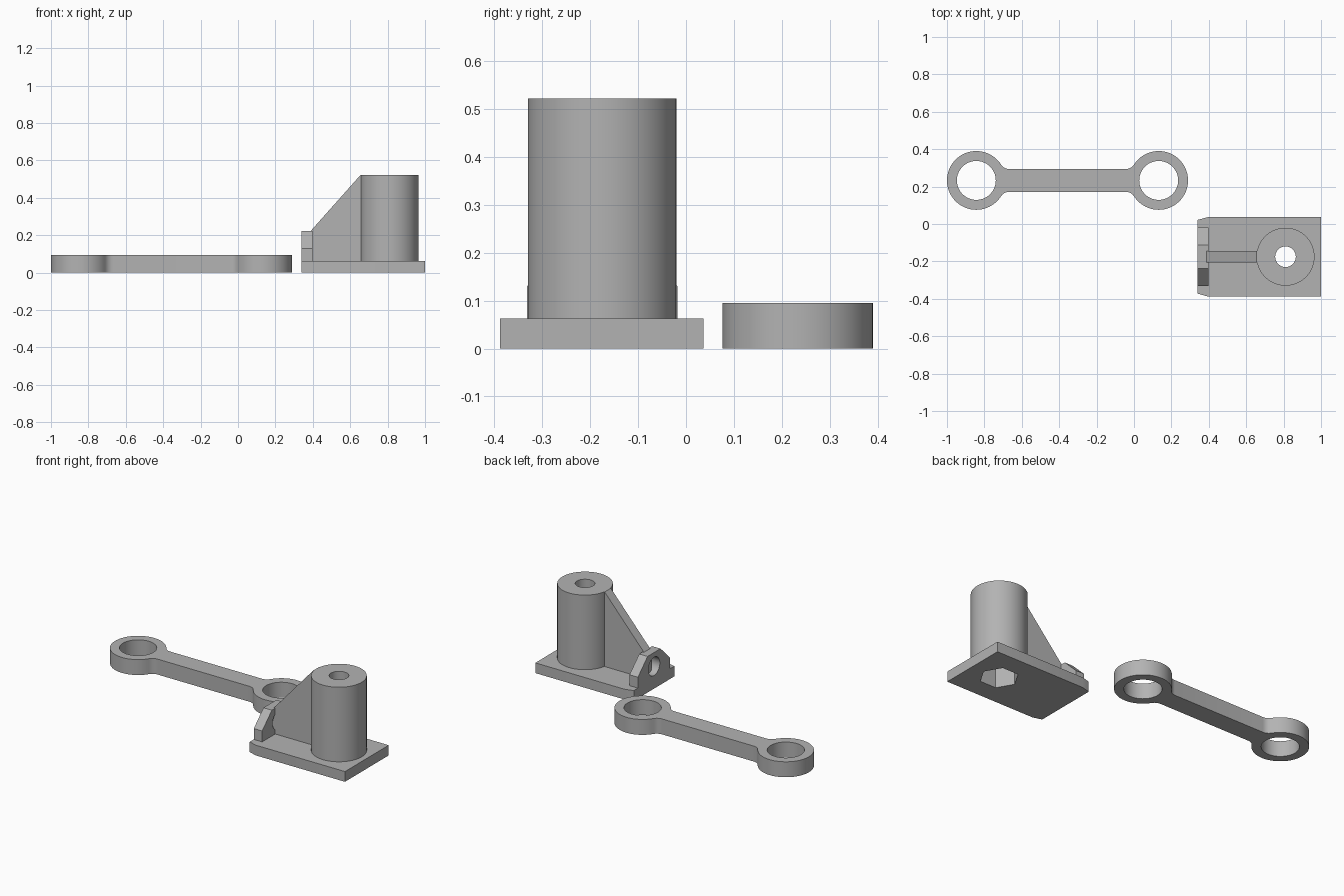
import bpy
import bmesh
from math import sin, cos, pi, atan2, sqrt
from mathutils import Vector

cube = bpy.data.objects.get("Cube")
if cube:
    bpy.data.objects.remove(cube, do_unlink=True)

grey = bpy.data.materials.new("plain grey")
grey.use_nodes = True
grey.diffuse_color = (0.45, 0.45, 0.45, 1)
grey.node_tree.nodes["Principled BSDF"].inputs["Base Color"].default_value = grey.diffuse_color


def extrude(name, points, axis, start, end):
    """Solid from a 2D outline: axis Z uses (x, y), Y uses (x, z), X uses (y, z)."""
    place = {"Z": lambda a, b, d: (a, b, d),
             "Y": lambda a, b, d: (a, d, b),
             "X": lambda a, b, d: (d, a, b)}[axis]
    bm = bmesh.new()
    face = bm.faces.new([bm.verts.new(place(a, b, start)) for a, b in points])
    new = bmesh.ops.extrude_face_region(bm, geom=[face])["geom"]
    shift = Vector(place(0, 0, end - start))
    bmesh.ops.translate(bm, vec=shift, verts=[v for v in new if isinstance(v, bmesh.types.BMVert)])
    bmesh.ops.recalc_face_normals(bm, faces=bm.faces)
    mesh = bpy.data.meshes.new(name)
    bm.to_mesh(mesh)
    bm.free()
    mesh.materials.append(grey)
    ob = bpy.data.objects.new(name, mesh)
    bpy.context.collection.objects.link(ob)
    return ob


def arc(cx, cy, r, a0, a1, n):
    return [(cx + r * cos(a0 + (a1 - a0) * i / n), cy + r * sin(a0 + (a1 - a0) * i / n))
            for i in range(n + 1)]


def circle(cx, cy, r, n=64):
    return arc(cx, cy, r, 0, 2 * pi, n)[:-1]


def select(ob):
    bpy.ops.object.select_all(action="DESELECT")
    ob.select_set(True)
    bpy.context.view_layer.objects.active = ob


def cut(ob, cutters):
    select(ob)
    for c in cutters:
        mod = ob.modifiers.new("cut", "BOOLEAN")
        mod.operation, mod.solver, mod.object = "DIFFERENCE", "EXACT", c
        bpy.ops.object.modifier_apply(modifier=mod.name)


# Connecting link: two ring ends joined by a filleted bar
LEFT, RIGHT, LINK_Y = -0.843, 0.132, 0.233
R, HALF, FILLET = 0.157, 0.061, 0.05
mid = (LEFT + RIGHT) / 2
fy = HALF + FILLET
fx = sqrt((R + FILLET) ** 2 - fy ** 2)
meet = atan2(fy, fx)
# upper right quarter, relative to the right ring centre
quarter = arc(0, 0, R, 0, pi - meet, 28)
quarter += arc(-fx, fy, FILLET, -meet, -pi / 2, 6)[1:]
half = [(RIGHT - mid + x, y) for x, y in quarter]
half += [(-x, y) for x, y in reversed(half)]
outline = half + [(x, -y) for x, y in reversed(half[1:-1])]
link = extrude("link", [(mid + x, LINK_Y + y) for x, y in outline], "Z", 0, 0.095)
ring_cutters = [extrude("ring_cutter", circle(x, LINK_Y, 0.104), "Z", -0.1, 0.2)
                for x in (LEFT, RIGHT)]
cut(link, ring_cutters)

# Stand: plate with two clipped corners, hollow column
CX, CY, PLATE = 0.81, -0.175, 0.063
plate = extrude("base_plate", [(0.34, -0.372), (0.395, -0.388), (1, -0.388),
                               (1, 0.037), (0.395, 0.037), (0.34, 0.022)], "Z", 0, PLATE)
column = extrude("column", circle(CX, CY, 0.155), "Z", PLATE, 0.522)
bolt_cutter = extrude("bolt_cutter", circle(CX, CY, 0.055, 48), "Z", -0.1, 0.7)
hex_cutter = extrude("nut_cutter", circle(CX, CY, 0.109, 6), "Z", -0.1, 0.2)
cut(plate, [hex_cutter])
cut(column, [bolt_cutter, hex_cutter])

# Sloping rib between the column and the lug
rib = extrude("rib", [(0.38, PLATE), (0.38, 0.213), (0.655, 0.522),
                      (0.68, 0.522), (0.68, PLATE)], "Y", CY - 0.03, CY + 0.03)

# Clipped lug with a cross hole
lug = extrude("lug", [(CY - 0.157, PLATE), (CY - 0.157, 0.13), (CY - 0.063, 0.222),
                      (CY + 0.063, 0.222), (CY + 0.157, 0.13), (CY + 0.157, PLATE)],
              "X", 0.34, 0.397)
lug_cutter = extrude("lug_cutter", circle(CY, 0.137, 0.056, 48), "X", 0.2, 0.5)
cut(lug, [lug_cutter])

for c in ring_cutters + [bolt_cutter, hex_cutter, lug_cutter]:
    bpy.data.objects.remove(c, do_unlink=True)

for ob in (link, plate, column, rib, lug):
    select(ob)
    bpy.ops.object.shade_smooth_by_angle(angle=pi / 6)
